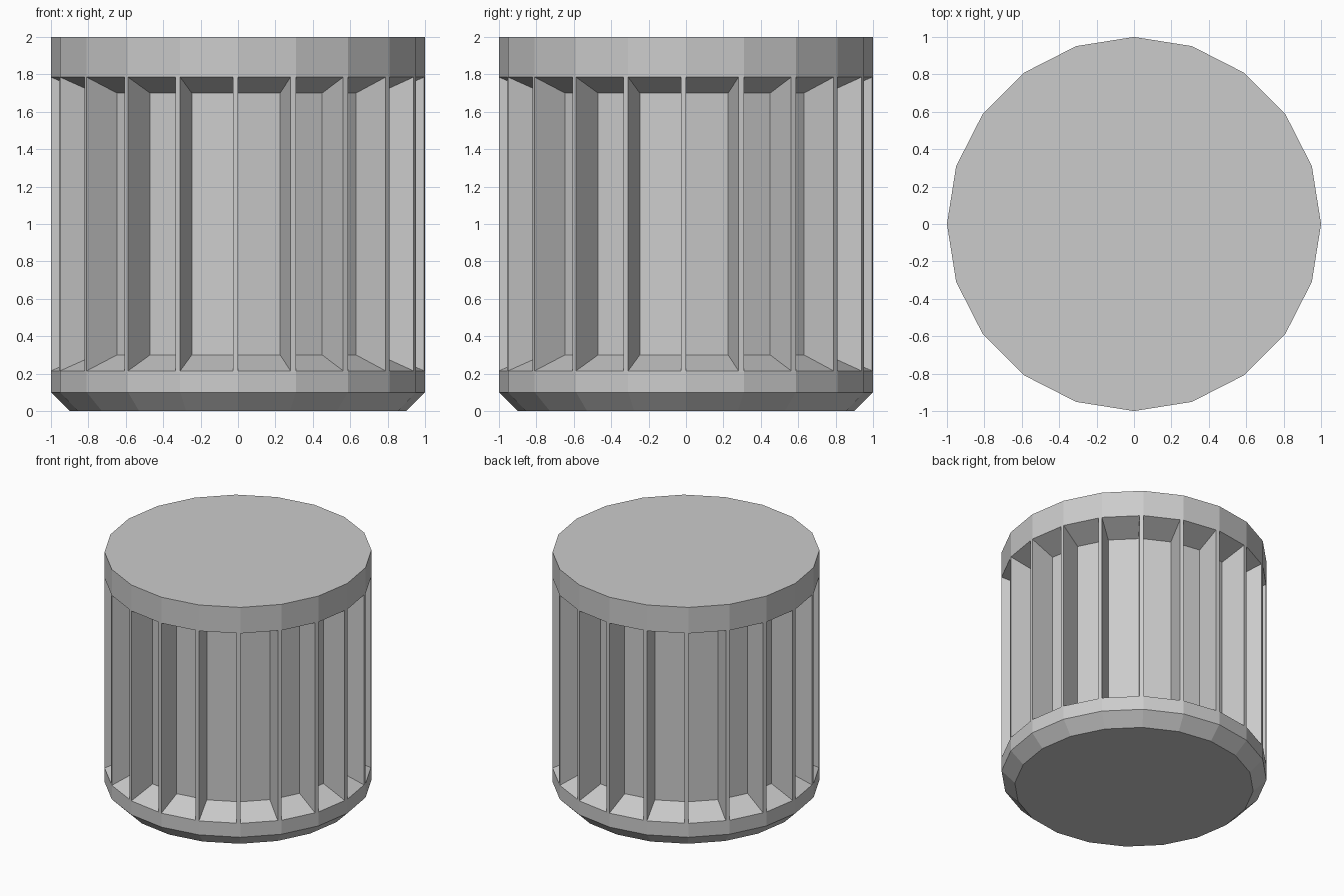
import bpy, bmesh, math
from mathutils import Vector

if "Cube" in bpy.data.objects:
    bpy.data.objects.remove(bpy.data.objects["Cube"])

SIDES = 20
RIB = 0.91            # share of each side taken by the recess, rest is the rib
FLOOR = 0.8           # recess floor, as share of the radius
Z_CHAMFER, Z_TOP = 0.1, 2.0
OPEN_LOW, OPEN_HIGH = 0.215, 1.785
FLOOR_LOW, FLOOR_HIGH = 0.3, 1.7


def corner(k, radius=1.0):
    a = 2 * math.pi * (k % SIDES) / SIDES
    return Vector((radius * math.cos(a), radius * math.sin(a), 0))


def at(p, z):
    return (p.x, p.y, z)


bm = bmesh.new()


def face(*points):
    bm.faces.new([bm.verts.new(p) for p in points])


for k in range(SIDES):
    a, b = corner(k), corner(k + 1)
    m = a.lerp(b, RIB)
    ai, mi = a * FLOOR, m * FLOOR
    # chamfered foot, lower band and upper band
    face(at(a * 0.9, 0), at(b * 0.9, 0), at(b, Z_CHAMFER), at(a, Z_CHAMFER))
    face(at(a, Z_CHAMFER), at(b, Z_CHAMFER), at(b, OPEN_LOW), at(m, OPEN_LOW), at(a, OPEN_LOW))
    face(at(a, OPEN_HIGH), at(m, OPEN_HIGH), at(b, OPEN_HIGH), at(b, Z_TOP), at(a, Z_TOP))
    # thin rib front
    face(at(m, OPEN_LOW), at(b, OPEN_LOW), at(b, OPEN_HIGH), at(m, OPEN_HIGH))
    # recess: sloped walls around a sunken floor
    outer = [at(a, OPEN_LOW), at(m, OPEN_LOW), at(m, OPEN_HIGH), at(a, OPEN_HIGH)]
    inner = [at(ai, FLOOR_LOW), at(mi, FLOOR_LOW), at(mi, FLOOR_HIGH), at(ai, FLOOR_HIGH)]
    face(*inner)
    for i in range(4):
        j = (i + 1) % 4
        face(outer[i], outer[j], inner[j], inner[i])

# end caps
face(*[at(corner(k), Z_TOP) for k in range(SIDES)])
face(*[at(corner(-k, 0.9), 0) for k in range(SIDES)])

bmesh.ops.remove_doubles(bm, verts=bm.verts, dist=1e-5)
mesh = bpy.data.meshes.new("ribbed_drum")
bm.to_mesh(mesh)
bm.free()
drum = bpy.data.objects.new("ribbed_drum", mesh)
bpy.context.collection.objects.link(drum)
